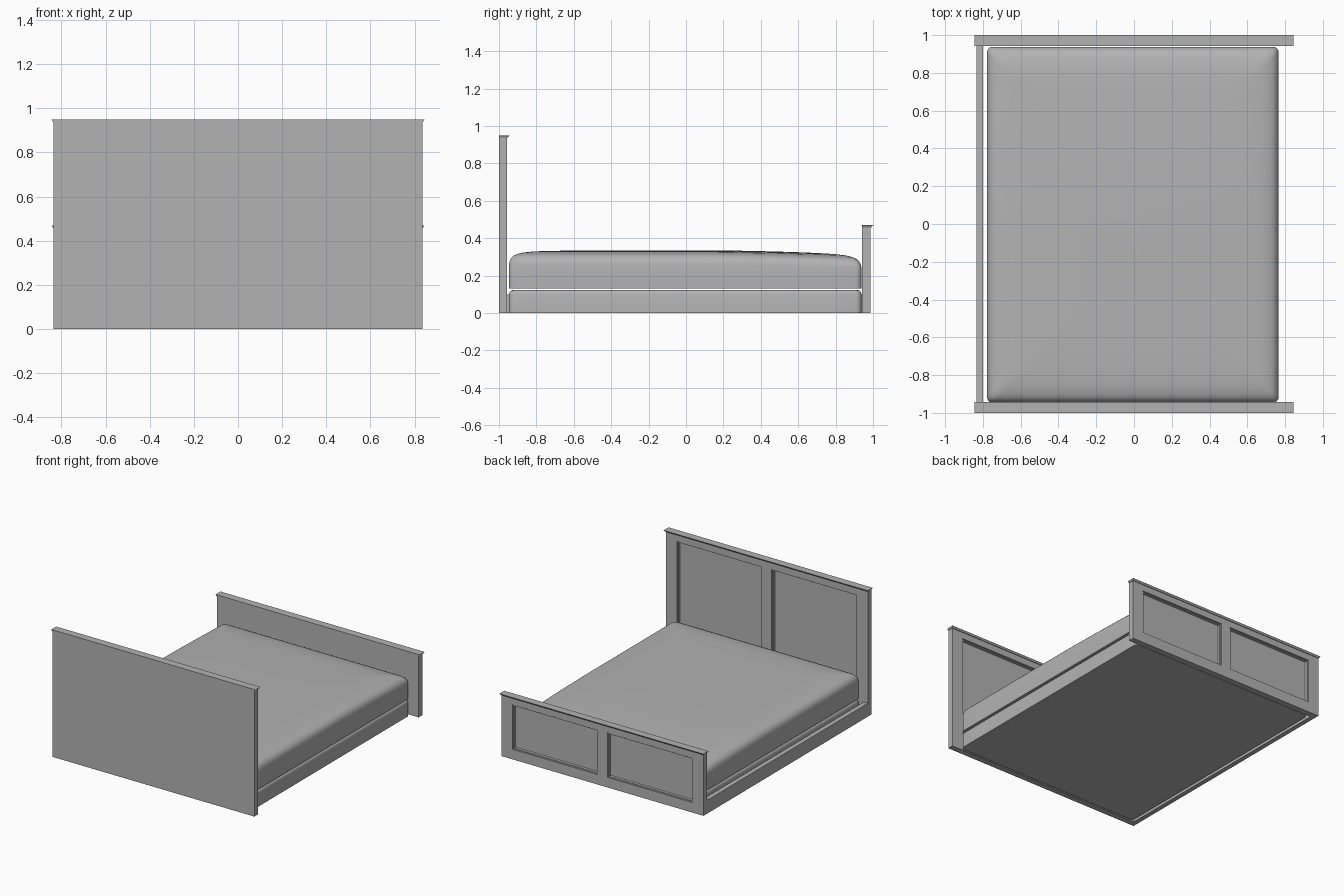
import bpy, bmesh, math
from mathutils import Vector

cube = bpy.data.objects.get("Cube")
if cube:
    bpy.data.objects.remove(cube, do_unlink=True)

GREY = (0.45, 0.45, 0.45, 1)
mat = bpy.data.materials.new("plain grey")
mat.use_nodes = True
mat.diffuse_color = GREY
mat.node_tree.nodes["Principled BSDF"].inputs["Base Color"].default_value = GREY


def finish(name, bm, smooth=False):
    bmesh.ops.recalc_face_normals(bm, faces=bm.faces[:])
    mesh = bpy.data.meshes.new(name)
    bm.to_mesh(mesh)
    bm.free()
    mesh.materials.append(mat)
    obj = bpy.data.objects.new(name, mesh)
    bpy.context.collection.objects.link(obj)
    if smooth:
        bpy.ops.object.select_all(action='DESELECT')
        obj.select_set(True)
        bpy.context.view_layer.objects.active = obj
        bpy.ops.object.shade_smooth_by_angle(angle=math.radians(40))
    return obj


def box(lo, hi):
    bm = bmesh.new()
    bmesh.ops.create_cube(bm, size=1)
    lo, hi = Vector(lo), Vector(hi)
    for v in bm.verts:
        v.co = [a + (b - a) * (c + 0.5) for a, b, c in zip(lo, hi, v.co)]
    return bm


def panelled_board(name, y0, height):
    """Board with two recessed, beaded panels on its +y face and a moulded cap."""
    y1, top = y0 + 0.044, height - 0.012
    x_in, x_out, z_lo, z_hi = 0.04, 0.745, 0.075, height - 0.06
    bm = box((-0.835, y0, 0), (0.835, y1, top))
    cuts = [((x, 0, 0), (1, 0, 0)) for x in (-x_out, -x_in, x_in, x_out)]
    cuts += [((0, 0, z), (0, 0, 1)) for z in (z_lo, z_hi)]
    for co, no in cuts:
        bmesh.ops.bisect_plane(bm, geom=bm.verts[:] + bm.edges[:] + bm.faces[:],
                               plane_co=co, plane_no=no)
    bm.normal_update()
    panels = []
    for f in bm.faces:
        c = f.calc_center_median()
        if f.normal.y > 0.9 and x_in < abs(c.x) < x_out and z_lo < c.z < z_hi:
            panels.append(f)
    # Straight recess, then a bead, then the flat panel
    for thick, depth in ((0.001, -0.014), (0.004, 0.008), (0.008, 0), (0.004, -0.014)):
        bmesh.ops.inset_individual(bm, faces=panels, thickness=thick, depth=depth)
    finish(name, bm)

    # Cap flares out towards its top on the sides and the panelled face
    cap = box((-0.845, y0, top), (0.845, y1 + 0.014, height))
    for v in cap.verts:
        if v.co.z < top + 0.001:
            v.co.x *= 0.838 / 0.845
            v.co.y = min(v.co.y, y1 + 0.004)
    finish(name + "_cap", cap)


def ring(hx, hy, r, n=12):
    """Rounded rectangle with evenly divided straight sides."""
    pts = []
    corners = [(1, 1, 0), (-1, 1, 90), (-1, -1, 180), (1, -1, 270)]
    for sx, sy, start in corners:
        for i in range(6):
            a = math.radians(start + 18 * i)
            pts.append(Vector((sx * (hx - r) + r * math.cos(a),
                               sy * (hy - r) + r * math.sin(a), 0)))
    out = []
    for i, p in enumerate(pts):
        out.append(p)
        if i % 6 == 5:
            q = pts[(i + 1) % len(pts)]
            out += [p.lerp(q, k / n) for k in range(1, n)]
    return out


def cushion(name, profile, drop):
    """Soft block from (inset, height) rings; its top sinks towards the foot."""
    bm = bmesh.new()
    base = profile[0][1]
    rings = []
    for inset, z in profile:
        loop = []
        for p in ring(0.772 - inset, 0.942 - inset, max(0.03 - inset * 0.03, 0.003)):
            y = p.y - 0.004
            sink = drop * max(0, (y - 0.1) / 0.84) ** 1.6 if z > base + 0.1 else 0
            loop.append(bm.verts.new((p.x - 0.006, y, z - sink)))
        rings.append(loop)
    for a, b in zip(rings, rings[1:]):
        for i in range(len(a)):
            j = (i + 1) % len(a)
            bm.faces.new((a[i], a[j], b[j], b[i]))
    bm.faces.new(rings[0])
    bm.faces.new(rings[-1])
    finish(name, bm, smooth=True)


# Boards at both ends
panelled_board("headboard", -1.0, 0.95)
panelled_board("footboard", 0.942, 0.47)

# Single rail on one side
finish("side_rail", box((-0.835, -0.957, 0), (-0.8, 0.943, 0.1)))

# Bed base and mattress
cushion("bed_base", [(0, 0), (0, 0.1), (0.003, 0.112), (0.01, 0.12), (0.022, 0.124)], 0)
cushion("mattress", [(0, 0.13), (0, 0.2), (0, 0.262), (0.004, 0.28), (0.012, 0.295),
                     (0.025, 0.307), (0.045, 0.316), (0.08, 0.324), (0.13, 0.329),
                     (0.2, 0.332), (0.35, 0.334), (0.55, 0.335), (0.74, 0.335)], 0.02)
